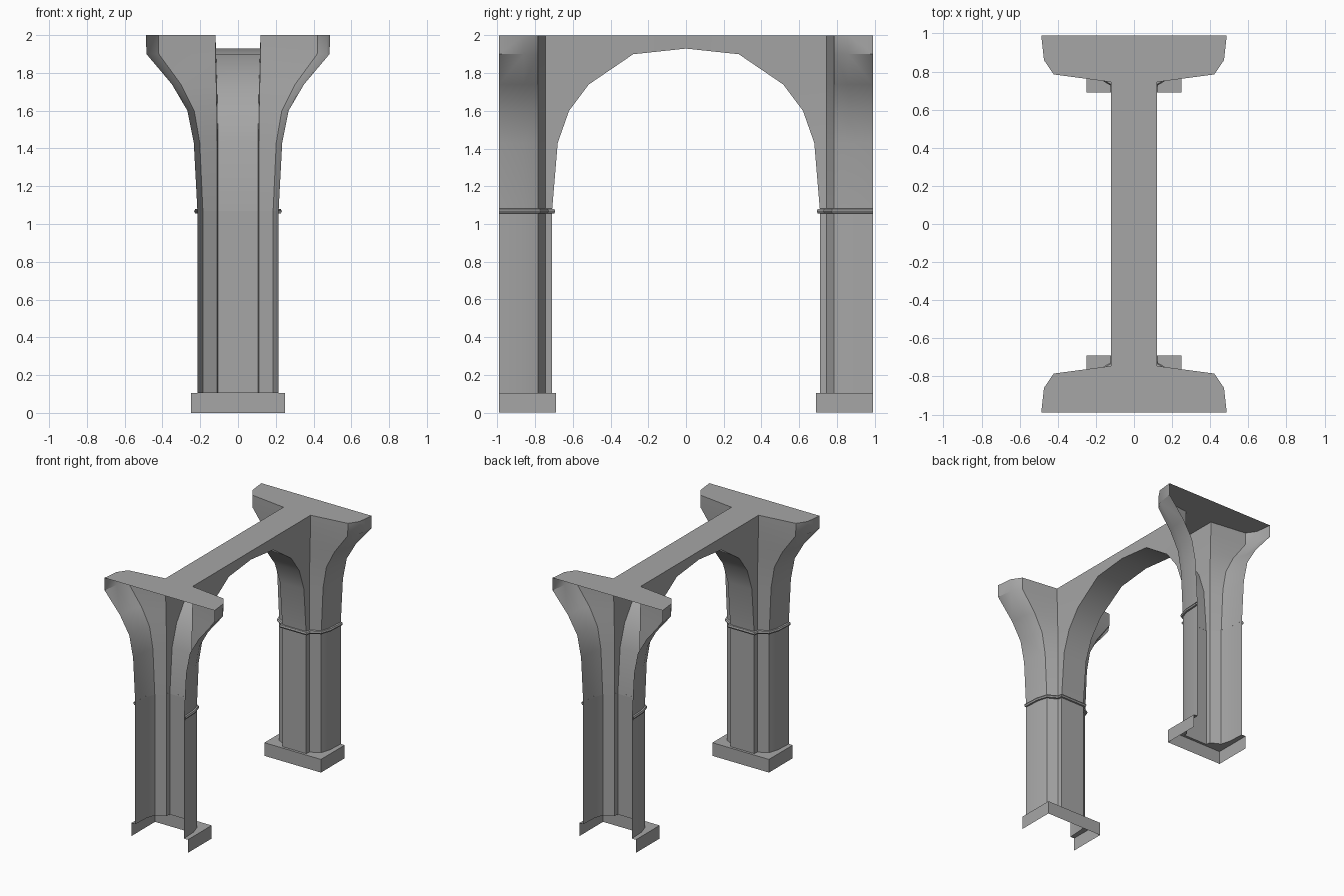
import bpy
import bmesh
from math import radians

cube = bpy.data.objects.get("Cube")
if cube:
    bpy.data.objects.remove(cube, do_unlink=True)

stone = bpy.data.materials.new("grey_stone")
stone.use_nodes = True
GREY = (0.38, 0.38, 0.38, 1)
stone.diffuse_color = GREY
stone.node_tree.nodes["Principled BSDF"].inputs["Base Color"].default_value = GREY

OUTER = -0.99      # open end where the half pillar stops


def quarter(name, rows=(), polys=()):
    """Skin rows of points, add single polygons, then mirror over x and y."""
    bm = bmesh.new()
    faces = [list(p) for p in polys]
    for low, high in zip(rows, rows[1:]):
        for i in range(min(len(low), len(high)) - 1):
            faces.append([low[i], low[i + 1], high[i + 1], high[i]])
    for f in faces:
        bm.faces.new([bm.verts.new(p) for p in f])
    bmesh.ops.remove_doubles(bm, verts=bm.verts, dist=0.0005)
    mesh = bpy.data.meshes.new(name)
    bm.to_mesh(mesh)
    bm.free()
    mesh.materials.append(stone)
    ob = bpy.data.objects.new(name, mesh)
    bpy.context.collection.objects.link(ob)
    bpy.ops.object.select_all(action='DESELECT')
    ob.select_set(True)
    bpy.context.view_layer.objects.active = ob
    bpy.ops.object.shade_smooth_by_angle(angle=radians(35))
    mirror = ob.modifiers.new("Mirror", 'MIRROR')
    mirror.use_axis = (True, True, False)
    mirror.merge_threshold = 0.0005
    return ob


def section(z, width, rib, arch_y, soffit):
    """Plan of a quarter pillar: side, rounded corner, shoulder, rib, middle."""
    return [(width, OUTER, z), (width * 0.97, -0.86, z), (width * 0.865, -0.785, z),
            (rib, -0.745, z), (soffit, arch_y, z), (0, arch_y, z)]


# Plinths: side walls and a ledge around the shaft
PLINTH = 0.105
plan = [(0.25, OUTER), (0.25, -0.69), (0, -0.69)]
shaft_foot = section(PLINTH, 0.215, 0.11, -0.71, 0.105)
ledge = [(x, y, PLINTH) for x, y in plan] + shaft_foot[::-1]
quarter("plinths", [[(x, y, z) for x, y in plan] for z in (0, PLINTH)], [ledge])

# Shafts
quarter("shafts", [shaft_foot, section(1.07, 0.215, 0.11, -0.71, 0.105)])

# Collar mouldings, following the shaft plan
DIRS = [(1, 0), (1, 0.2), (0.7, 0.8), (0.9, 1), (1, 1), (0, 1)]
collar = []
for z, out in ((1.055, 0), (1.057, 0.012), (1.068, 0.017), (1.079, 0.012), (1.081, 0)):
    collar.append([(x + dx * out, y + dy * out, h) for (x, y, h), (dx, dy)
                   in zip(section(z, 0.215, 0.11, -0.71, 0.105), DIRS)])
quarter("collars", collar)

# Flared heads running into the hollow arch
levels = [(1.07, 0.215, 0.11, -0.71, 0.105),
          (1.43, 0.234, 0.11, -0.68, 0.106),
          (1.60, 0.268, 0.112, -0.62, 0.108),
          (1.74, 0.35, 0.115, -0.515, 0.111),
          (1.90, 0.485, 0.119, -0.28, 0.116)]
rows = [section(*lv) for lv in levels]
top = section(2.0, 0.487, 0.12, -0.28, 0.12)[:5]
rows.append(top)
spring, middle = rows[-2][4:]
crown, crown_mid = (0.116, 0, 1.93), (0, 0, 1.93)
crown_top = (0.12, 0, 2.0)
polys = [[spring, crown, crown_top, top[4]],              # side panel at the crown
         [spring, middle, crown_mid, crown],              # soffit at the crown
         top + [crown_top, (0, 0, 2.0), (0, OUTER, 2.0)]]  # flat top
quarter("arch_and_heads", rows, polys)
